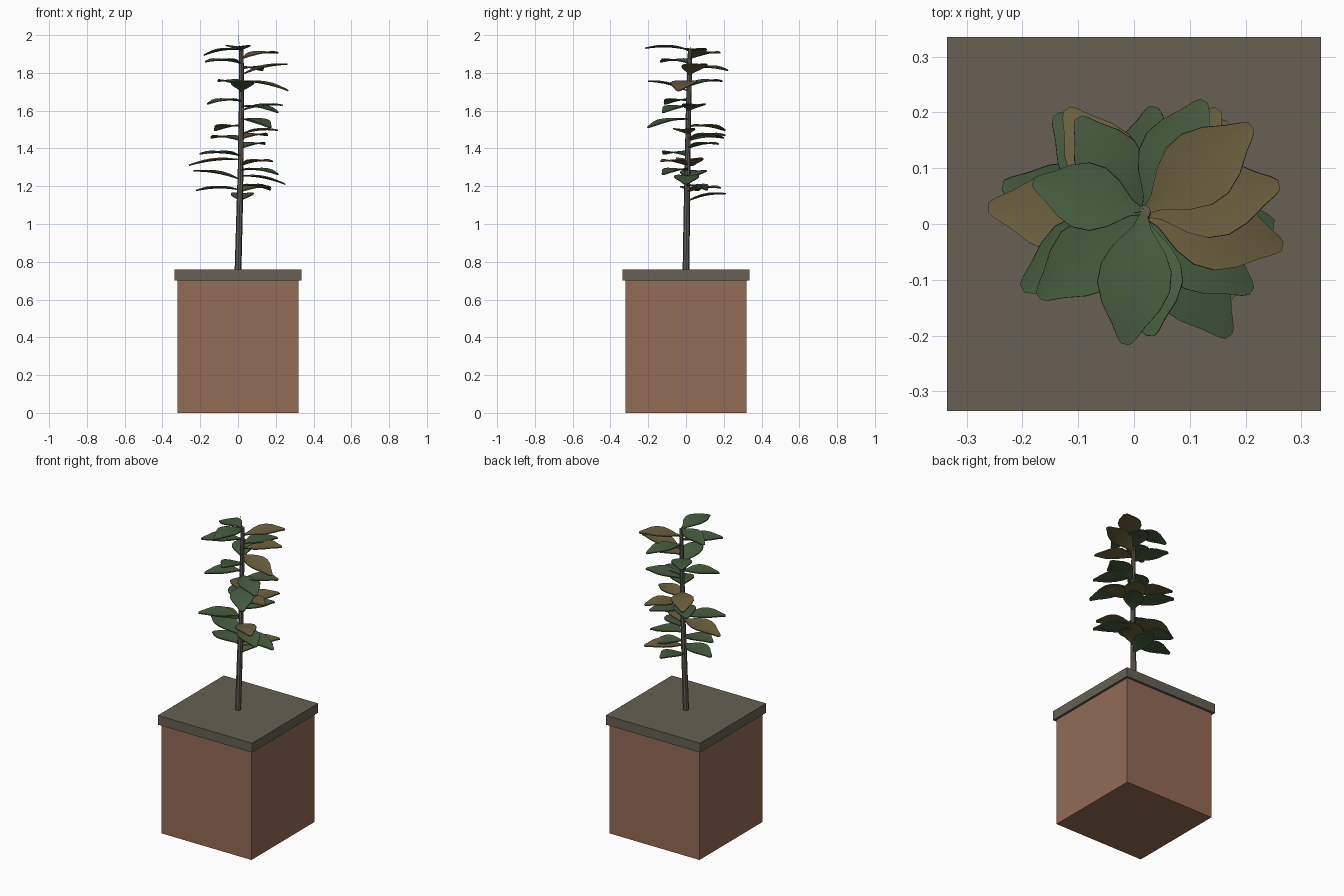
import bpy, bmesh, math
from mathutils import Vector

if "Cube" in bpy.data.objects:
    bpy.data.objects.remove(bpy.data.objects["Cube"])


def material(name, rgb):
    m = bpy.data.materials.new(name)
    m.diffuse_color = (*rgb, 1)
    m.use_nodes = True
    m.node_tree.nodes["Principled BSDF"].inputs["Base Color"].default_value = m.diffuse_color
    return m


BRICK = material("terracotta", (0.29, 0.145, 0.092))
STONE = material("grey_brown_rim", (0.135, 0.118, 0.088))
BARK = material("bark", (0.125, 0.11, 0.095))
GREEN = material("leaf_green", (0.064, 0.107, 0.050))
OLIVE = material("leaf_olive", (0.150, 0.119, 0.050))


def add_object(name, bm, mat):
    bmesh.ops.recalc_face_normals(bm, faces=bm.faces)
    mesh = bpy.data.meshes.new(name)
    bm.to_mesh(mesh)
    bm.free()
    mesh.materials.append(mat)
    ob = bpy.data.objects.new(name, mesh)
    bpy.context.collection.objects.link(ob)
    return ob


def box(name, half, z0, z1, mat):
    bm = bmesh.new()
    bmesh.ops.create_cube(bm, size=1)
    for v in bm.verts:
        v.co = Vector((v.co.x * 2 * half, v.co.y * 2 * half,
                       z0 + (v.co.z + 0.5) * (z1 - z0)))
    add_object(name, bm, mat)


# Planter
box("planter_body", 0.32, 0, 0.70, BRICK)
box("planter_top", 0.335, 0.70, 0.76, STONE)

# Stem: tapering, slightly leaning tube (x, y, z, radius) with a hair-thin growing tip
STEM = [(0, 0, 0.75, 0.018), (0.008, 0.004, 1.05, 0.017), (0.014, 0.008, 1.30, 0.015),
        (0.018, 0.013, 1.60, 0.014), (0.018, 0.022, 1.925, 0.012),
        (0.012, 0.022, 1.927, 0.0008), (0.0, 0.02, 2.0, 0.0008)]
bm = bmesh.new()
rings = []
for x, y, z, r in STEM:
    rings.append([bm.verts.new((x + r * math.cos(i * math.pi / 4),
                                y + r * math.sin(i * math.pi / 4), z)) for i in range(8)])
for a, b in zip(rings, rings[1:]):
    for i in range(8):
        j = (i + 1) % 8
        bm.faces.new((a[i], a[j], b[j], b[i]))
bm.faces.new(rings[0])
bm.faces.new(rings[-1])
add_object("stem", bm, BARK)


def stem_at(z):
    for a, b in zip(STEM, STEM[1:]):
        if z <= b[2]:
            t = (z - a[2]) / (b[2] - a[2])
            return Vector((a[0] + (b[0] - a[0]) * t, a[1] + (b[1] - a[1]) * t, z))
    return Vector(STEM[-1][:3])


# Leaf outline: (position along the leaf, half width)
OUTLINE = [(0, 0.005), (0.12, 0.016), (0.28, 0.046), (0.42, 0.062), (0.57, 0.064),
           (0.72, 0.051), (0.86, 0.029), (0.96, 0.016), (1, 0.008)]


def leaf(name, tip, base_z, mat):
    base = stem_at(base_z)
    axis = Vector(tip) - base
    side = Vector((-axis.y, axis.x, 0)).normalized()
    scale = 0.35 + 0.65 * axis.length / 0.23
    bm = bmesh.new()
    rows = []
    for t, w in OUTLINE:
        p = base + axis * t + Vector((0, 0, 0.05 * t * (1 - t)))
        w *= scale
        lift = Vector((0, 0, 0.12 * w))      # shallow fold along the midrib
        rows.append([bm.verts.new(p - side * w + lift), bm.verts.new(p),
                     bm.verts.new(p + side * w + lift)])
    for a, b in zip(rows, rows[1:]):
        for i in range(2):
            bm.faces.new((a[i], b[i], b[i + 1], a[i + 1]))
    ob = add_object(name, bm, mat)
    for poly in ob.data.polygons:
        poly.use_smooth = True
    if ob.data.polygons[0].normal.z < 0:
        ob.data.flip_normals()
    mod = ob.modifiers.new("thickness", 'SOLIDIFY')
    mod.thickness = 0.006
    mod.offset = 0
    edge = ob.modifiers.new("sharp_rim", 'EDGE_SPLIT')
    edge.split_angle = math.radians(40)


# Leaf placements: tip x, tip y, tip z, height of the joint on the stem
GREEN_LEAVES = [
    (-0.015, -0.215, 1.93, 1.92), (-0.18, 0.075, 1.893, 1.923),
    (-0.17, -0.13, 1.858, 1.85), (0.125, 0.22, 1.812, 1.82),
    (0.03, -0.20, 1.755, 1.70), (-0.10, 0.19, 1.755, 1.73),
    (-0.16, -0.11, 1.635, 1.65), (0.235, 0.07, 1.628, 1.60),
    (0.21, -0.12, 1.59, 1.62), (0.17, -0.20, 1.51, 1.555),
    (-0.14, 0.195, 1.455, 1.44), (0.14, 0.17, 1.422, 1.40),
    (-0.20, -0.115, 1.37, 1.36), (-0.235, 0.07, 1.28, 1.235),
    (0.21, -0.12, 1.262, 1.285), (0.25, 0.0, 1.21, 1.255),
    (-0.22, 0.06, 1.177, 1.18), (0.17, 0.11, 1.18, 1.20),
    (0.035, 0.21, 1.16, 1.12)]
OLIVE_LEAVES = [
    (0.21, 0.175, 1.905, 1.875), (0.26, 0.07, 1.845, 1.79),
    (0.265, -0.04, 1.705, 1.755), (-0.12, 0.205, 1.495, 1.515),
    (0.15, 0.205, 1.468, 1.45), (0.21, -0.03, 1.495, 1.475),
    (-0.26, 0.03, 1.31, 1.34), (0.18, -0.13, 1.33, 1.31),
    (0.17, 0.18, 1.19, 1.17)]
for kind, mat, leaves in (("green", GREEN, GREEN_LEAVES), ("olive", OLIVE, OLIVE_LEAVES)):
    for n, (x, y, z, joint) in enumerate(leaves):
        leaf(f"{kind}_leaf_{n + 1}", (x, y, z), joint, mat)
